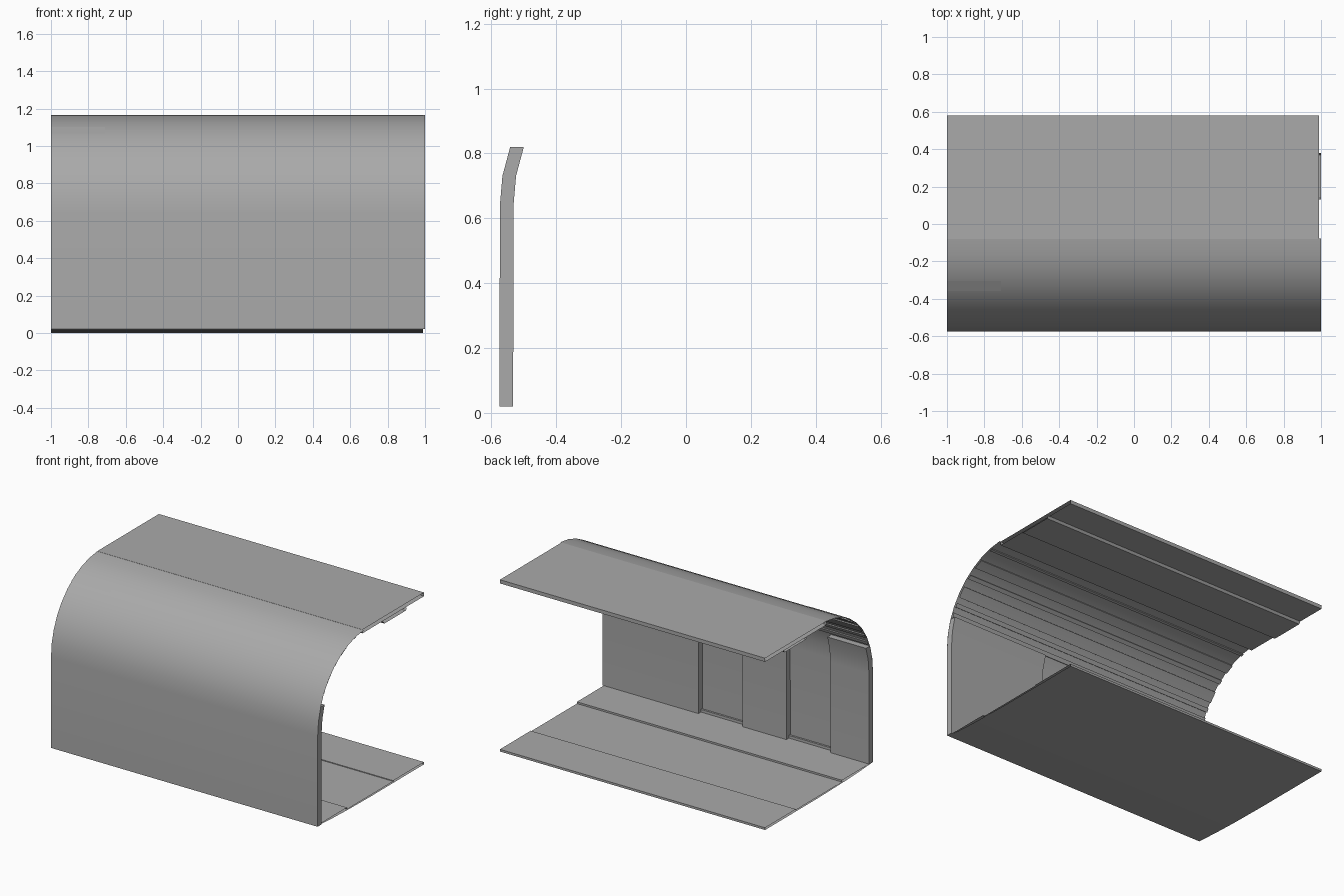
import bpy, bmesh
from math import sin, cos, radians

cube = bpy.data.objects.get("Cube")
if cube:
    bpy.data.objects.remove(cube)

grey = bpy.data.materials.new("plain grey")
grey.use_nodes = True
grey.diffuse_color = (0.4, 0.4, 0.4, 1)
grey.node_tree.nodes["Principled BSDF"].inputs["Base Color"].default_value = (0.4, 0.4, 0.4, 1)

FRONT, RADIUS, SPRING, CENTRE = -0.575, 0.525, 0.64, -0.05


def arc(start, end, radius=RADIUS, steps=9):
    """Points of the curved shoulder, angles measured up from the wall."""
    angles = [radians(start + (end - start) * i / steps) for i in range(steps + 1)]
    return [(CENTRE - radius * cos(a), SPRING + radius * sin(a)) for a in angles]


def extrude(name, profile, x0, x1, closed=False, caps=False):
    """Sweep a (y, z) profile along x."""
    bm = bmesh.new()
    left = [bm.verts.new((x0, y, z)) for y, z in profile]
    right = [bm.verts.new((x1, y, z)) for y, z in profile]
    n = len(profile)
    for i in range(n if closed else n - 1):
        j = (i + 1) % n
        bm.faces.new((left[i], right[i], right[j], left[j]))
    if caps:
        bm.faces.new(left)
        bm.faces.new(right)
    if closed:
        bmesh.ops.recalc_face_normals(bm, faces=bm.faces)
    mesh = bpy.data.meshes.new(name)
    bm.to_mesh(mesh)
    bm.free()
    mesh.materials.append(grey)
    obj = bpy.data.objects.new(name, mesh)
    bpy.context.collection.objects.link(obj)
    bpy.ops.object.select_all(action="DESELECT")
    obj.select_set(True)
    bpy.context.view_layer.objects.active = obj
    bpy.ops.object.shade_smooth_by_angle(angle=radians(30))
    return obj


# Thin outer shell: straight wall and curved shoulder
extrude("outer_shell", [(FRONT, 0.02)] + arc(0, 87), -1, 1)

# Flat roof, hollow and open at its ends
extrude("roof", [(-0.08, 1.165), (0.58, 1.165), (0.58, 1.14), (-0.08, 1.14)],
        -1, 0.99, closed=True)

# Shallow strip below the roof
extrude("ceiling_strip", [(0.13, 1.14), (0.14, 1.125), (0.37, 1.125), (0.38, 1.14)], -1, 1)

# Stepped floor with a gently curved underside
extrude("floor", [(FRONT, 0.02), (-0.42, 0.01), (-0.25, 0.004), (0, 0), (0.58, 0),
                  (0.58, 0.015), (0.25, 0.015), (0.25, 0.01), (-0.245, 0.01),
                  (-0.245, 0.022), (FRONT, 0.022)], -1, 0.99, closed=True)

# Thick inner wall panels with recesses between them
depth = 0.042
outer = [(FRONT, 0.02)] + arc(0, 20, RADIUS - 0.001, 2)
inner = [(y + depth, z) for y, z in reversed(outer)]
for name, x0, x1 in (("right", -1, -0.71), ("middle", -0.38, -0.05), ("left", 0.28, 1)):
    extrude(name + "_wall_panel", outer + inner, x0, x1, closed=True, caps=True)

# Low sills in the two recesses
for i, x0 in enumerate((-0.71, -0.05)):
    extrude(f"recess_sill_{i + 1}", [(-0.56, 0.02), (-0.56, 0.04), (-0.573, 0.04)],
            x0, x0 + 0.33)

# Raised ribs running along the inside of the shoulder
for i, (a, b) in enumerate(((22, 25), (29, 32), (36, 44), (50, 53), (59, 66), (76, 78))):
    rib = arc(a, a, RADIUS - 0.004, 1)[:1] + arc(a, b, RADIUS - 0.011, 2) \
        + arc(b, b, RADIUS - 0.004, 1)[:1]
    extrude(f"ceiling_rib_{i + 1}", rib, -1, 0.995)

# Small flush plate on the outside of the shoulder
extrude("shoulder_plate", arc(54, 61, RADIUS + 0.001, 1), -1, -0.71)
